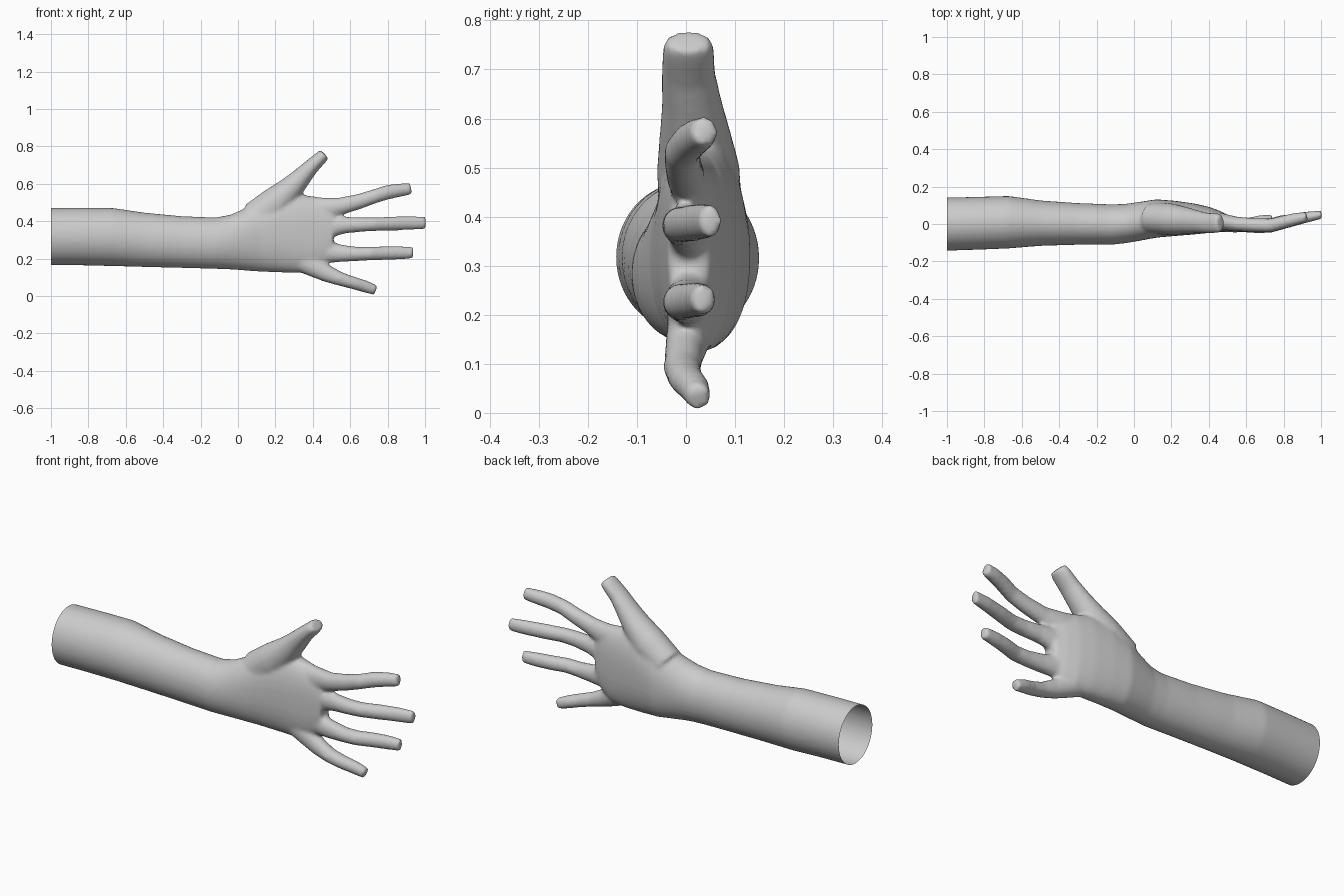
import bpy, bmesh, math
from mathutils import Vector

skin = bpy.data.materials.new("plain grey")
skin.diffuse_color = (0.6, 0.6, 0.6, 1)

bm = bmesh.new()


def loft(rings):
    """Skin a list of vertex rings and cap both ends."""
    vs = [[bm.verts.new(p) for p in r] for r in rings]
    for a, b in zip(vs, vs[1:]):
        for i in range(len(a)):
            j = (i + 1) % len(a)
            bm.faces.new((a[i], a[j], b[j], b[i]))
    bm.faces.new(vs[0][::-1])
    bm.faces.new(vs[-1])


def cpow(v, e):
    return math.copysign(abs(v) ** e, v)


def body(sections, n=32):
    """Sections across x: (x, z low, z high, y low, y high, roundness)."""
    rings = []
    for x, z0, z1, y0, y1, e in sections:
        rings.append([Vector((x,
                              (y0 + y1) / 2 + (y1 - y0) / 2 * cpow(math.cos(2 * math.pi * i / n), e),
                              (z0 + z1) / 2 + (z1 - z0) / 2 * cpow(math.sin(2 * math.pi * i / n), e)))
                      for i in range(n)])
    loft(rings)


def finger(path, n=20):
    """Path points: (x, y, z, half width in the palm plane, half thickness)."""
    pts = [Vector(p[:3]) for p in path]
    rings = []
    for k, p in enumerate(path):
        d = pts[min(k + 1, len(pts) - 1)] - pts[max(k - 1, 0)]
        d.y *= 0.5
        d.normalize()
        side = d.cross(Vector((0, 1, 0))).normalized()
        thick = side.cross(d)
        rings.append([pts[k] + side * p[3] * math.cos(2 * math.pi * i / n)
                      + thick * p[4] * math.sin(2 * math.pi * i / n) for i in range(n)])
    loft(rings)


# forearm, wrist and palm
body([(-1.06, .165, .47, -.145, .14, 1), (-.85, .164, .472, -.138, .145, 1),
      (-.67, .16, .471, -.131, .15, 1), (-.5, .155, .446, -.117, .126, 1),
      (-.3, .15, .427, -.111, .112, 1), (-.12, .145, .42, -.111, .105, 1),
      (-.04, .142, .435, -.102, .108, 1), (.04, .136, .47, -.088, .12, .95),
      (.12, .13, .51, -.073, .132, .9), (.22, .126, .55, -.064, .124, .88),
      (.32, .124, .55, -.056, .11, .85), (.4, .13, .53, -.048, .092, .82),
      (.46, .16, .505, -.042, .07, .82), (.51, .2, .475, -.036, .045, .85)])
# thumb
finger([(.1, .03, .41, .1, .085), (.2, .025, .495, .09, .085), (.28, .018, .572, .068, .072),
        (.335, .012, .63, .054, .062), (.39, .005, .69, .042, .056), (.44, .005, .737, .036, .054),
        (.463, .005, .759, .031, .048)])
# index, middle, ring and little finger
finger([(.36, .025, .455, .085, .05), (.46, .015, .465, .062, .045), (.55, 0, .48, .047, .039),
        (.65, -.006, .506, .041, .038), (.73, -.008, .533, .038, .037), (.8, .01, .555, .039, .036),
        (.87, .028, .567, .036, .033), (.925, .038, .573, .031, .027)])
finger([(.36, .025, .36, .075, .05), (.48, .01, .37, .062, .043), (.57, -.003, .379, .045, .039),
        (.66, -.012, .382, .039, .038), (.73, -.01, .384, .037, .037), (.82, .013, .387, .038, .035),
        (.92, .036, .39, .037, .03), (1.004, .05, .391, .033, .023)])
finger([(.36, .02, .25, .075, .05), (.46, .01, .238, .062, .043), (.55, -.003, .228, .047, .039),
        (.64, -.01, .225, .038, .038), (.71, -.01, .227, .037, .037), (.78, .01, .229, .037, .035),
        (.86, .026, .231, .036, .031), (.936, .036, .231, .031, .026)])
finger([(.32, .02, .2, .065, .055), (.41, .005, .155, .056, .046), (.48, -.004, .118, .046, .04),
        (.55, -.008, .09, .037, .038), (.62, 0, .069, .034, .036), (.68, .016, .051, .033, .032),
        (.737, .026, .031, .028, .026)])

bmesh.ops.recalc_face_normals(bm, faces=bm.faces)
mesh = bpy.data.meshes.new("arm_and_hand")
bm.to_mesh(mesh)
bm.free()
arm = bpy.data.objects.new("arm_and_hand", mesh)
bpy.context.collection.objects.link(arm)

# melt all parts into one skin
rm = arm.modifiers.new("melt", 'REMESH')
rm.mode = 'VOXEL'
rm.voxel_size = 0.009
sm = arm.modifiers.new("soften", 'SMOOTH')
sm.factor = 0.5
sm.iterations = 10
dg = bpy.context.evaluated_depsgraph_get()
baked = bpy.data.meshes.new_from_object(arm.evaluated_get(dg))
arm.modifiers.clear()

# cut the forearm open
bm = bmesh.new()
bm.from_mesh(baked)
bmesh.ops.bisect_plane(bm, geom=bm.verts[:] + bm.edges[:] + bm.faces[:],
                       plane_co=(-1, 0, 0), plane_no=(1, 0, 0), clear_inner=True)
for f in bm.faces:
    f.smooth = True
bm.to_mesh(baked)
bm.free()
arm.data = baked
baked.materials.clear()
baked.materials.append(skin)
